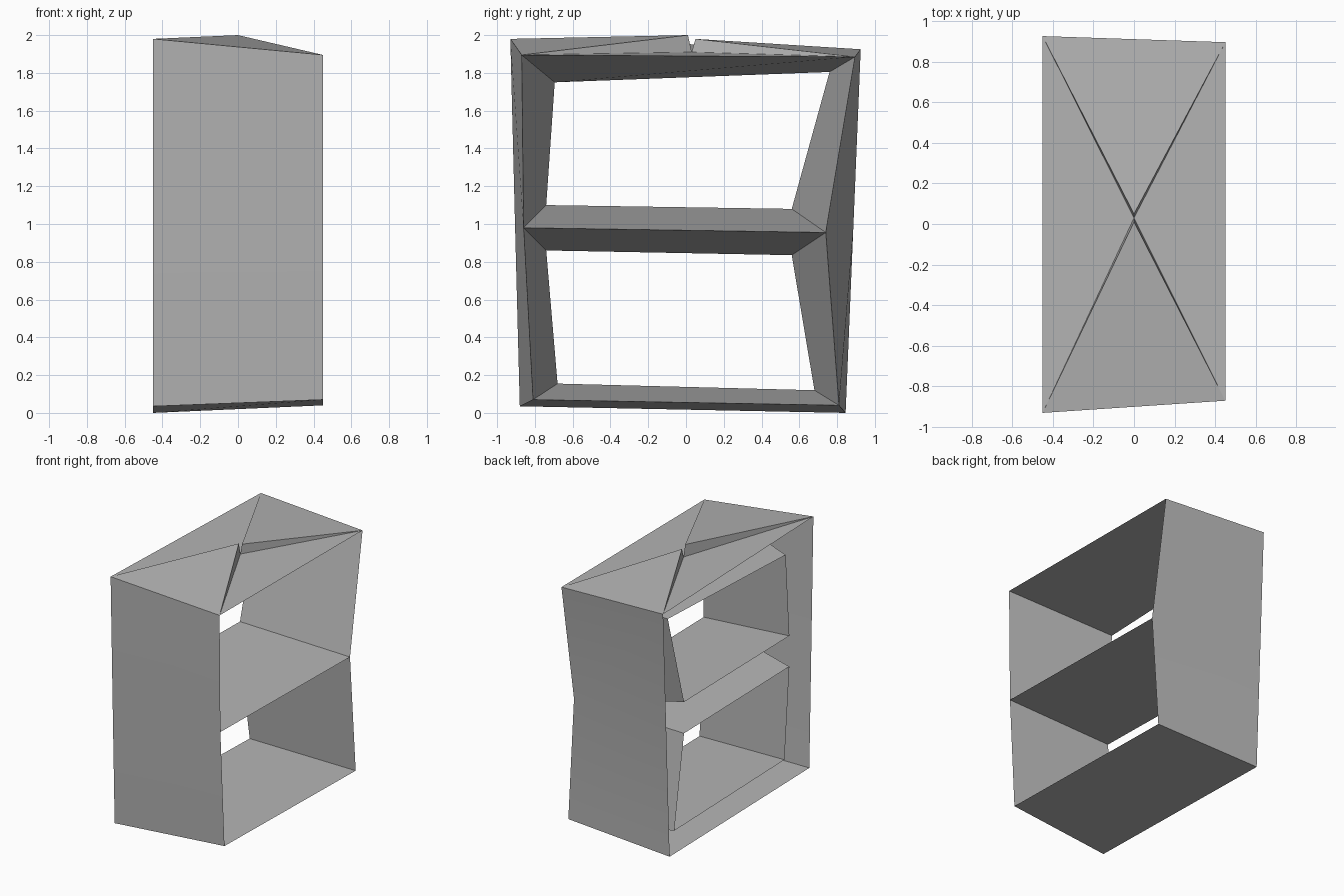
import bpy, bmesh
from math import radians

if "Cube" in bpy.data.objects:
    bpy.data.objects.remove(bpy.data.objects["Cube"])

FRONT, INNER, BACK = 0.45, -0.375, -0.45   # x of the knife-edge rim, funnel mouths, outer back rim

grey = bpy.data.materials.new("dark_grey")
grey.diffuse_color = (0.46, 0.46, 0.46, 1)
grey.use_nodes = True
grey.node_tree.nodes["Principled BSDF"].inputs["Base Color"].default_value = grey.diffuse_color


def at(x, pts):
    return [(x, y, z) for y, z in pts]


def build(name, verts, faces, smooth=True):
    bm = bmesh.new()
    vs = [bm.verts.new(v) for v in verts]
    for f in faces:
        bm.faces.new([vs[i] for i in f])
    bmesh.ops.recalc_face_normals(bm, faces=bm.faces[:])
    me = bpy.data.meshes.new(name)
    bm.to_mesh(me)
    bm.free()
    me.materials.append(grey)
    ob = bpy.data.objects.new(name, me)
    bpy.context.collection.objects.link(ob)
    if smooth:
        bpy.ops.object.select_all(action='DESELECT')
        ob.select_set(True)
        bpy.context.view_layer.objects.active = ob
        bpy.ops.object.shade_smooth_by_angle(angle=radians(25))
    return ob


def strip(name, a, b, closed=False):
    """Sheet of quads between two matching outlines."""
    n = len(a)
    steps = n if closed else n - 1
    faces = [(i, (i + 1) % n, n + (i + 1) % n, n + i) for i in range(steps)]
    ob = build(name, a + b, faces)
    if closed:   # funnels are seen from the inside
        ob.data.flip_normals()
    return ob


# Rim points as (y, z), from bottom to top
left_rim = [(-0.81, 0.07), (-0.86, 0.98), (-0.87, 1.895)]
right_rim = [(0.81, 0.04), (0.74, 0.955), (0.895, 1.885)]
left_back = [(-0.88, 0.035), (-0.905, 0.99), (-0.93, 1.98)]
right_back = [(0.845, 0.0), (0.885, 0.96), (0.925, 1.925)]

# Outer side walls and base sheet
strip("left_wall", at(FRONT, left_rim), at(BACK, left_back))
strip("right_wall", at(FRONT, right_rim), at(BACK, right_back))
strip("base", at(FRONT, [left_rim[0], right_rim[0]]),
      at(BACK, [left_back[0], right_back[0]]))

# Two tapering compartments, open at both ends; they meet at the shelf edge
mouths = [
    ("lower_compartment", [(-0.68, 0.155), (0.68, 0.12), (0.56, 0.835), (-0.74, 0.86)]),
    ("upper_compartment", [(-0.74, 1.10), (0.56, 1.08), (0.76, 1.805), (-0.695, 1.75)]),
]
for i, (name, mouth) in enumerate(mouths):
    rim = [left_rim[i], right_rim[i], right_rim[i + 1], left_rim[i + 1]]
    strip(name, at(FRONT, rim), at(INNER, mouth), closed=True)

# Roof: two raised and two sunken triangles, with thin walls between them
corners = (at(FRONT, [left_rim[2], right_rim[2]])
           + at(BACK, [right_back[2], left_back[2]]))
peaks = [(0, 0.01, 2.0), (0, 0.05, 1.98), (0, 0.03, 1.91)]
roof = [(0, 1, 6), (2, 3, 6), (3, 0, 4), (1, 2, 5),
        (0, 6, 4), (3, 4, 6), (1, 5, 6), (2, 6, 5)]
build("roof", corners + peaks, roof, smooth=False)
